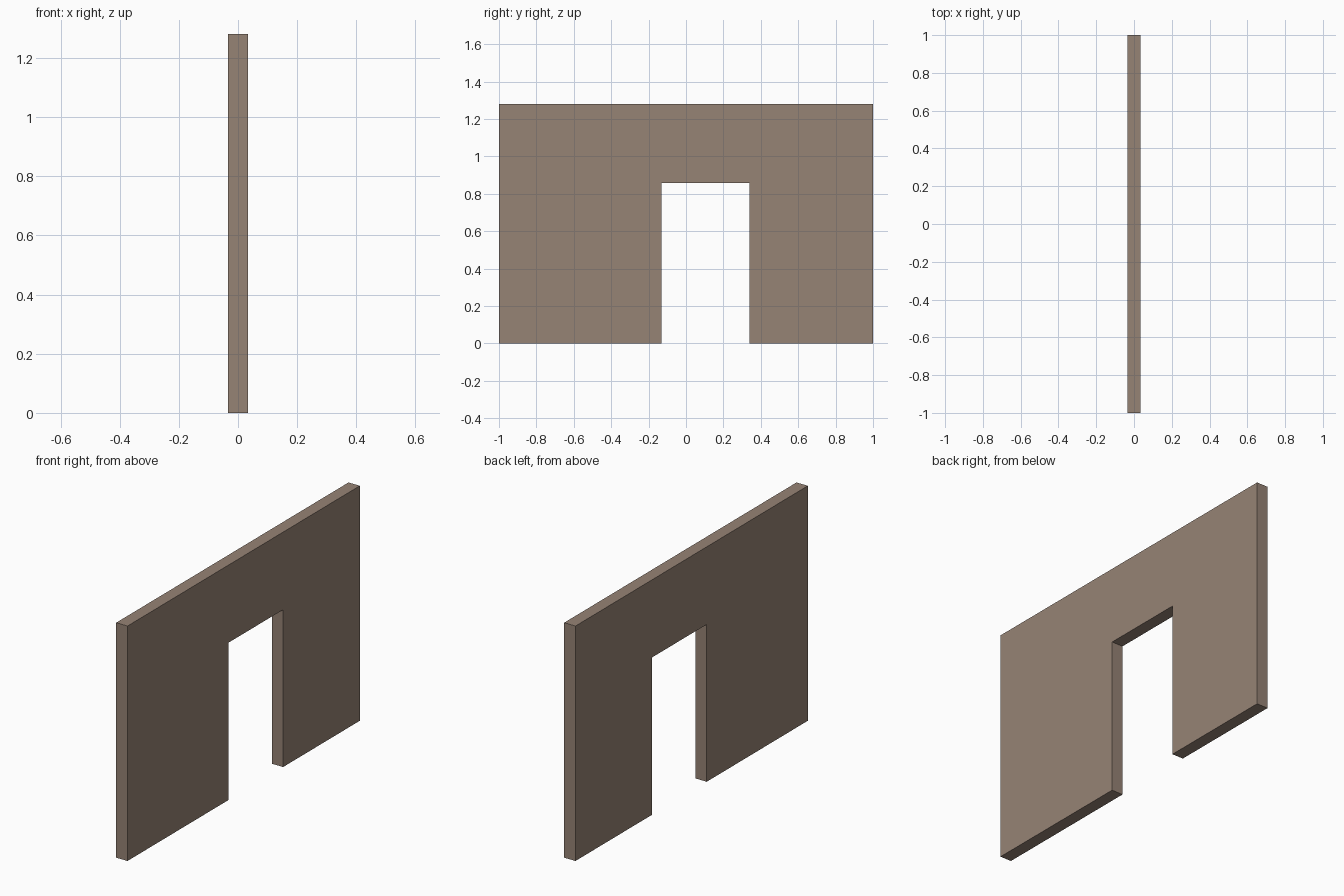
import bpy
import bmesh

if "Cube" in bpy.data.objects:
    bpy.data.objects.remove(bpy.data.objects["Cube"])

# Wall dimensions
HALF_T = 0.034
HEIGHT = 1.28
DOOR_Y0, DOOR_Y1, DOOR_Z = -0.13, 0.34, 0.857

# Wall outline in the y-z plane, with the doorway notched out of the bottom
profile = [(-1, 0), (DOOR_Y0, 0), (DOOR_Y0, DOOR_Z), (DOOR_Y1, DOOR_Z),
           (DOOR_Y1, 0), (1, 0), (1, HEIGHT), (-1, HEIGHT)]

# Extrude the outline through the wall thickness
bm = bmesh.new()
face = bm.faces.new([bm.verts.new((-HALF_T, y, z)) for y, z in profile])
result = bmesh.ops.extrude_face_region(bm, geom=[face], use_keep_orig=True)
moved = [v for v in result["geom"] if isinstance(v, bmesh.types.BMVert)]
bmesh.ops.translate(bm, vec=(2 * HALF_T, 0, 0), verts=moved)
bmesh.ops.recalc_face_normals(bm, faces=bm.faces[:])

mesh = bpy.data.meshes.new("doorway_wall")
bm.to_mesh(mesh)
bm.free()

# Flat brown plaster colour
mat = bpy.data.materials.new("taupe_brown")
mat.diffuse_color = (0.305, 0.227, 0.178, 1)
mat.use_nodes = True
mat.node_tree.nodes["Principled BSDF"].inputs["Base Color"].default_value = mat.diffuse_color
mesh.materials.append(mat)

wall = bpy.data.objects.new("doorway_wall", mesh)
bpy.context.collection.objects.link(wall)
